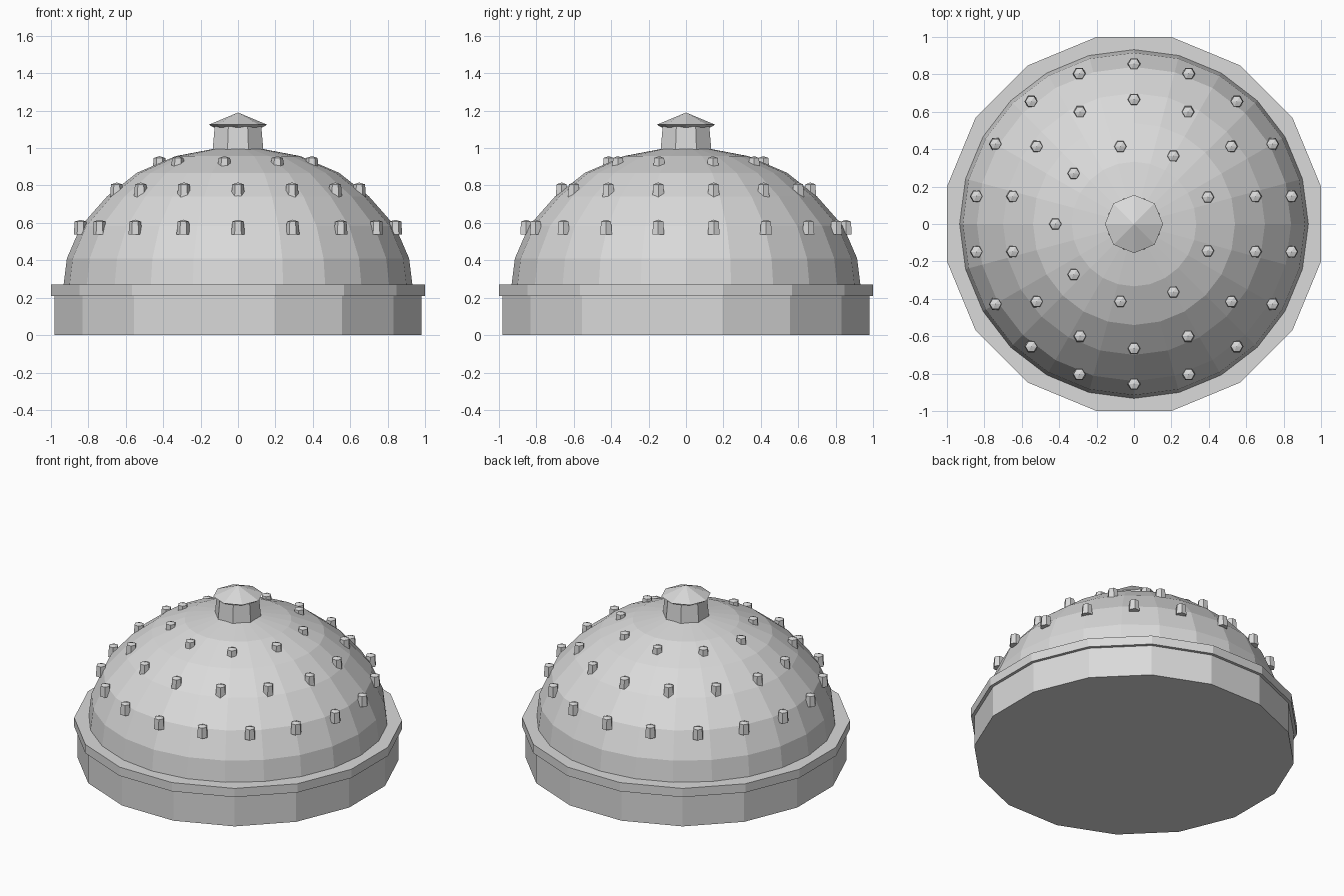
import bpy, bmesh, math

if "Cube" in bpy.data.objects:
    bpy.data.objects.remove(bpy.data.objects["Cube"])

stone = bpy.data.materials.new("light_grey_stone")
stone.diffuse_color = (0.7, 0.7, 0.7, 1)
stone.use_nodes = True
stone.node_tree.nodes["Principled BSDF"].inputs["Base Color"].default_value = stone.diffuse_color


def lathe(name, profile, sides, turn=0.0, spots=((0, 0),)):
    """Revolve (radius, z) points, closing both ends; repeat at each spot."""
    bm = bmesh.new()
    for cx, cy in spots:
        rings = []
        for r, z in profile:
            if r == 0:
                rings.append([bm.verts.new((cx, cy, z))] * sides)
                continue
            ring = []
            for i in range(sides):
                a = math.radians(turn) + math.tau * i / sides
                ring.append(bm.verts.new((cx + r * math.cos(a), cy + r * math.sin(a), z)))
            rings.append(ring)
        for low, high in zip(rings, rings[1:]):
            for i in range(sides):
                j = (i + 1) % sides
                quad = [low[i], low[j], high[j], high[i]]
                bm.faces.new(list(dict.fromkeys(quad)))
        if profile[0][0] > 0:
            bm.faces.new(rings[0][::-1])
        if profile[-1][0] > 0:
            bm.faces.new(rings[-1])
    mesh = bpy.data.meshes.new(name)
    bm.to_mesh(mesh)
    bm.free()
    mesh.materials.append(stone)
    obj = bpy.data.objects.new(name, mesh)
    bpy.context.collection.objects.link(obj)
    return obj


# Sixteen-sided drum and its projecting rim
lathe("base_drum", [(1.0, 0), (1.0, 0.21)], 16, 11.25)
lathe("base_rim", [(1.02, 0.21), (1.02, 0.27)], 16, 11.25)

# Faceted, slightly flattened dome
lathe("dome", [(0.933, 0.265), (0.915, 0.41), (0.84, 0.583), (0.70, 0.742),
               (0.54, 0.868), (0.333, 0.957), (0.107, 1.0), (0, 1.003)], 24)

# Small eight-sided lantern with a pointed cap
lathe("lantern", [(0.147, 0.985), (0.135, 1.115)], 8, 22.5)
lathe("lantern_roof", [(0.13, 1.11), (0.156, 1.125), (0, 1.19)], 8)

# Three rings of upright hexagonal studs: name, count, radius, first angle, bottom z, top z
for name, count, radius, start, z0, z1 in (
        ("lower_studs", 18, 0.855, 90, 0.537, 0.617),
        ("middle_studs", 14, 0.665, 90, 0.738, 0.816),
        ("upper_studs", 9, 0.42, 180, 0.885, 0.957)):
    spots = []
    for k in range(count):
        a = math.radians(start) + math.tau * k / count
        spots.append((radius * math.cos(a), radius * math.sin(a)))
    lathe(name, [(0.036, z0), (0.031, z1 - 0.01), (0, z1)], 6, 0, spots)
